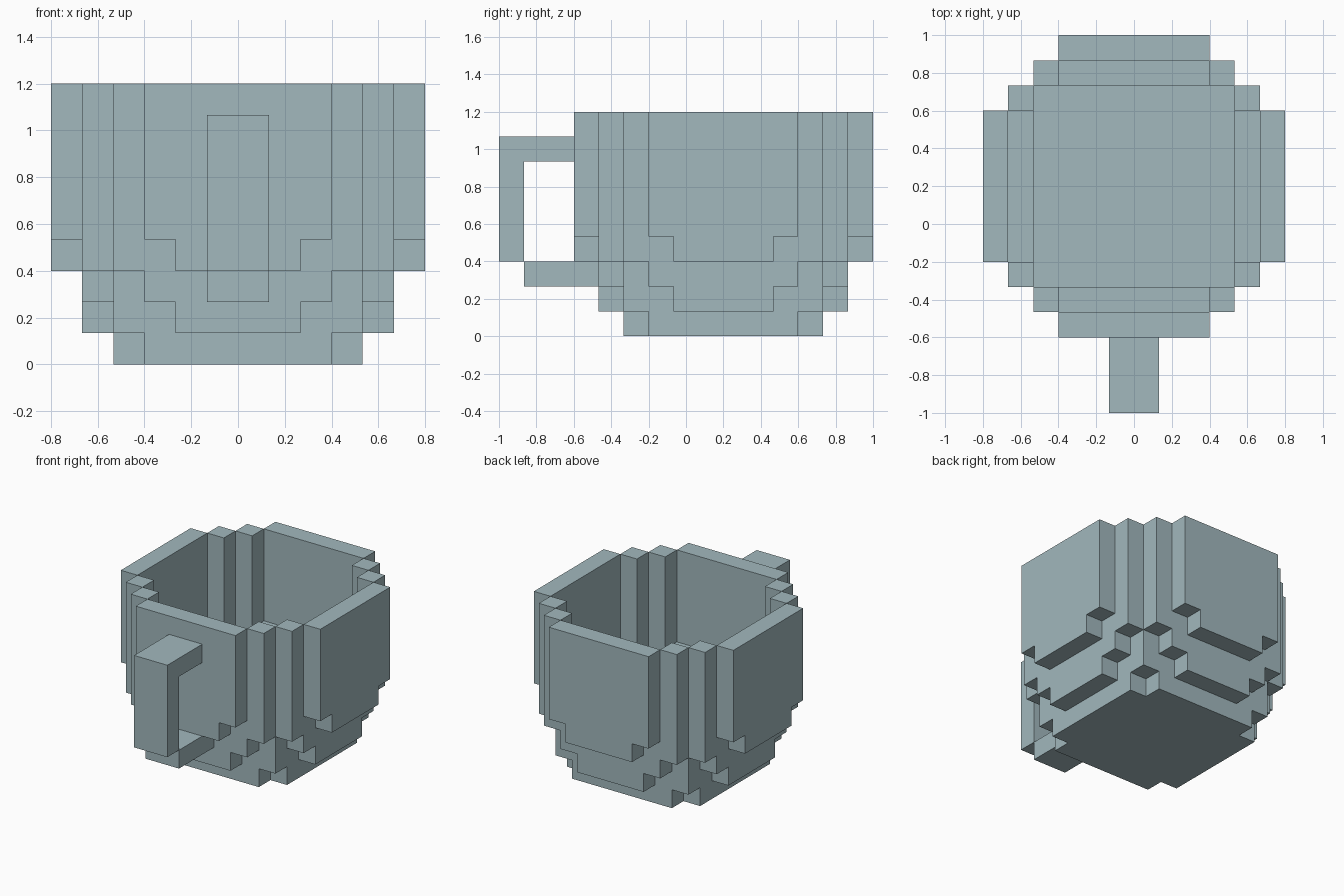
import bpy, bmesh, math
from mathutils import Vector

cube = bpy.data.objects.get("Cube")
if cube:
    bpy.data.objects.remove(cube, do_unlink=True)

U = 2 / 15                      # size of one block
ORIGIN = Vector((0, 0.2, 0))    # centre of the bowl

glaze = bpy.data.materials.new("pale_blue_grey")
color = (0.36, 0.48, 0.51, 1)
glaze.diffuse_color = color
glaze.use_nodes = True
glaze.node_tree.nodes["Principled BSDF"].inputs["Base Color"].default_value = color


def build_blocks(name, cells):
    """Skin a set of unit blocks, keeping only the exposed, merged faces."""
    bm = bmesh.new()
    for cell in cells:
        centre = Vector(cell) + Vector((0.5, 0.5, 0.5))
        for axis in range(3):
            for sign in (-1, 1):
                n = Vector((0, 0, 0))
                n[axis] = sign
                if tuple(int(c + d) for c, d in zip(cell, n)) in cells:
                    continue
                u = Vector((n.y, n.z, n.x)) / 2
                v = n.cross(u)
                corners = (u + v, v - u, -u - v, u - v)
                bm.faces.new([bm.verts.new((centre + n / 2 + c) * U + ORIGIN)
                              for c in corners])
    bmesh.ops.remove_doubles(bm, verts=bm.verts, dist=0.001)
    bmesh.ops.dissolve_limit(bm, angle_limit=math.radians(1),
                             verts=bm.verts, edges=bm.edges)
    mesh = bpy.data.meshes.new(name)
    bm.to_mesh(mesh)
    bm.free()
    mesh.materials.append(glaze)
    obj = bpy.data.objects.new(name, mesh)
    bpy.context.collection.objects.link(obj)
    return obj


def disc(reach, z):
    """Stepped round layer: reach gives the half width of each row outward."""
    return {(x, y, z) for x in range(-6, 6) for y in range(-6, 6)
            if int(abs(x + 0.5)) < reach[int(abs(y + 0.5))]}


def box(xs, ys, zs):
    return {(x, y, z) for x in range(*xs) for y in range(*ys) for z in range(*zs)}


# Cup: solid stepped base, a ledge ring, then thin walls
FOOT = (4, 4, 4, 3, 0, 0)
LOWER = (5, 5, 4, 4, 2, 0)
MIDDLE = (5, 5, 5, 4, 3, 0)
LEDGE = (6, 6, 5, 5, 4, 2)
WALL = (6, 6, 6, 5, 4, 3)

cup = disc(FOOT, 0) | disc(LOWER, 1) | disc(MIDDLE, 2)
cup |= disc(LEDGE, 3) - box((-4, 4), (-4, 4), (3, 4))
for z in range(4, 9):
    cup |= disc(WALL, z) - disc(MIDDLE, z)
build_blocks("cup_body", cup)

# Handle: top arm, upright grip and lower arm
handle = box((-1, 1), (-9, -6), (7, 8))
handle |= box((-1, 1), (-9, -8), (3, 8))
handle |= box((-1, 1), (-8, -5), (2, 3))
build_blocks("handle", handle)
